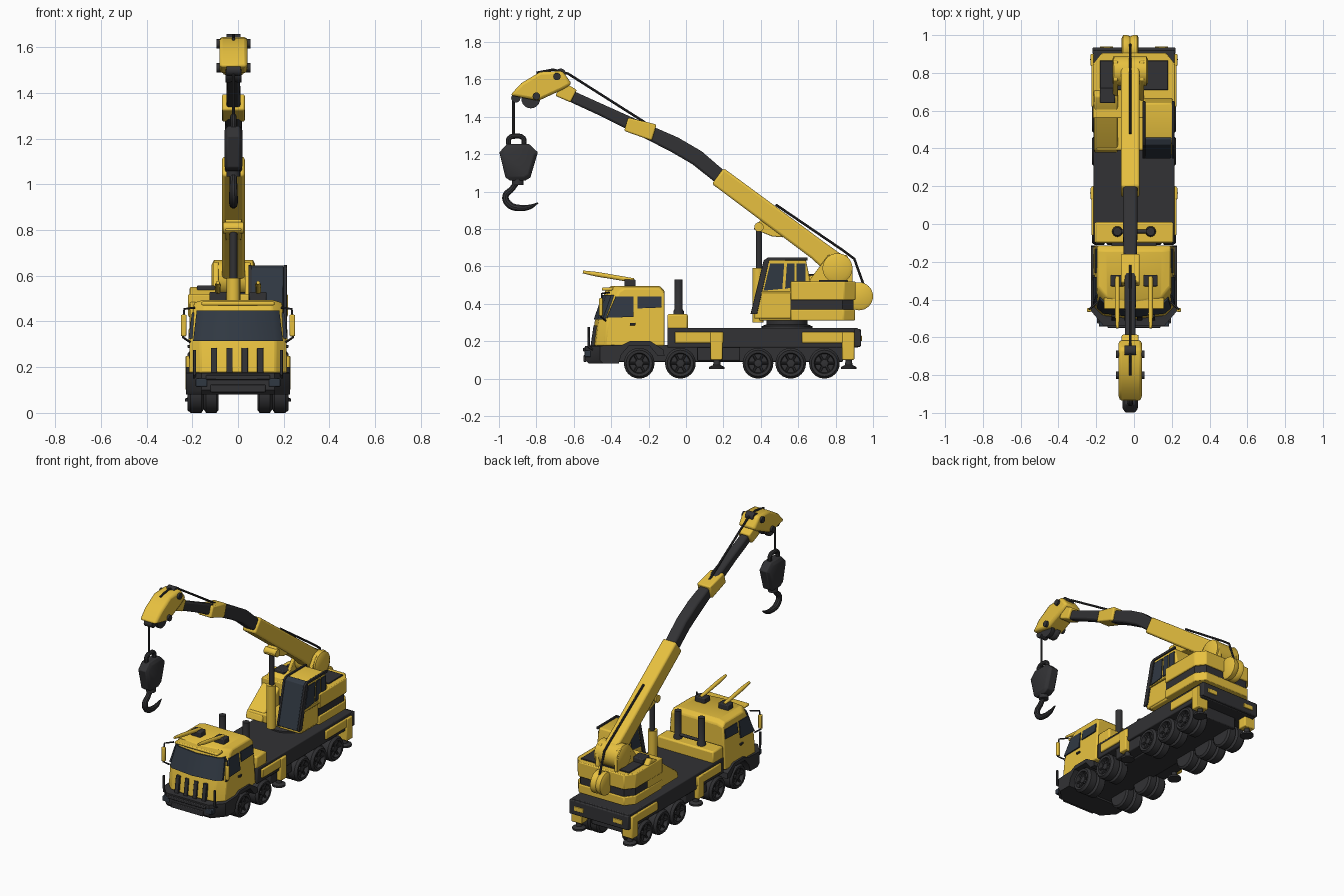
import bpy, bmesh, math
from mathutils import Vector

if "Cube" in bpy.data.objects:
    bpy.data.objects.remove(bpy.data.objects["Cube"])

def material(name, c):
    m = bpy.data.materials.new(name)
    m.diffuse_color = (*c, 1)
    m.use_nodes = True
    m.node_tree.nodes["Principled BSDF"].inputs["Base Color"].default_value = m.diffuse_color
    return m

YEL = material("yellow_paint", (0.80, 0.53, 0.05))
BLK = material("dark_metal", (0.032, 0.032, 0.035))
GLS = material("tinted_glass", (0.03, 0.04, 0.055))
CX = -0.02  # boom centre line

def loft(name, sections, mat, bevel=0.0, shape=None):
    """Skin equal-count rings of points and cap both ends."""
    bm = bmesh.new()
    rings = [[bm.verts.new(shape(Vector(p)) if shape else p) for p in s] for s in sections]
    n = len(rings[0])
    for a, b in zip(rings, rings[1:]):
        for i in range(n):
            bm.faces.new((a[i], a[(i + 1) % n], b[(i + 1) % n], b[i]))
    bm.faces.new(rings[0])
    bm.faces.new(rings[-1][::-1])
    bmesh.ops.recalc_face_normals(bm, faces=bm.faces)
    me = bpy.data.meshes.new(name)
    bm.to_mesh(me)
    bm.free()
    me.materials.append(mat)
    ob = bpy.data.objects.new(name, me)
    bpy.context.collection.objects.link(ob)
    if bevel:
        m = ob.modifiers.new("bevel", 'BEVEL')
        m.width, m.segments, m.limit_method = bevel, 2, 'ANGLE'
        m.angle_limit = math.radians(35)
    return ob

def prism(name, yz, x0, x1, mat, bevel=0.0, shape=None):
    return loft(name, [[(x, y, z) for y, z in yz] for x in (x0, x1)], mat, bevel, shape)

def box(name, x, y, z, mat, bevel=0.006):
    return prism(name, [(y[0], z[0]), (y[1], z[0]), (y[1], z[1]), (y[0], z[1])], x[0], x[1], mat, bevel)

def lathe(name, origin, axis, prof, mat, n=24):
    """Round part: prof is (distance along axis, radius)."""
    d = Vector(axis).normalized()
    u = d.orthogonal().normalized()
    v = d.cross(u)
    ang = [2 * math.pi * i / n for i in range(n)]
    return loft(name, [[Vector(origin) + d * t + (u * math.cos(a) + v * math.sin(a)) * r for a in ang]
                       for t, r in prof], mat)

def rod(name, p, q, r, mat, n=16):
    d = Vector(q) - Vector(p)
    return lathe(name, p, d, [(0, r), (d.length, r)], mat, n)

def sweep(name, path, mat, bevel=0.012, cx=CX):
    """Box section swept in the side plane: path of (y, z, width, height)."""
    secs = []
    for i, (y, z, w, h) in enumerate(path):
        a, b = path[max(i - 1, 0)], path[min(i + 1, len(path) - 1)]
        t = Vector((b[0] - a[0], b[1] - a[1])).normalized()
        ny, nz = -t.y * h / 2, t.x * h / 2
        secs.append([(cx - w / 2, y - ny, z - nz), (cx + w / 2, y - ny, z - nz),
                     (cx + w / 2, y + ny, z + nz), (cx - w / 2, y + ny, z + nz)])
    return loft(name, secs, mat, bevel)

def tube(name, pts, r, mat, radii=None, smooth=True):
    cu = bpy.data.curves.new(name, 'CURVE')
    cu.dimensions, cu.bevel_depth, cu.bevel_resolution, cu.use_fill_caps = '3D', r, 3, True
    cu.resolution_u = 6
    sp = cu.splines.new('BEZIER')
    sp.bezier_points.add(len(pts) - 1)
    for i, p in enumerate(pts):
        b = sp.bezier_points[i]
        b.co, b.radius = p, radii[i] if radii else 1
        b.handle_left_type = b.handle_right_type = 'AUTO' if smooth else 'VECTOR'
    tmp = bpy.data.objects.new(name + "_path", cu)
    bpy.context.collection.objects.link(tmp)
    me = bpy.data.meshes.new_from_object(tmp.evaluated_get(bpy.context.evaluated_depsgraph_get()))
    bpy.data.objects.remove(tmp)
    me.materials.clear()
    me.materials.append(mat)
    bpy.context.collection.objects.link(bpy.data.objects.new(name, me))

# Chassis
box("frame_belly", (-0.12, 0.12), (-0.42, 0.84), (0.09, 0.18), BLK)
box("deck", (-0.215, 0.215), (-0.10, 0.92), (0.165, 0.27), BLK)
box("rear_beam", (-0.22, 0.22), (0.90, 0.935), (0.17, 0.265), BLK)
for s in (-1, 1):
    box("side_skirt", (s * 0.12, s * 0.20), (0.06, 0.29), (0.095, 0.17), BLK)
    box("tail_light", (s * 0.11, s * 0.18), (0.93, 0.94), (0.20, 0.23), YEL, 0.003)
    # Wheels
    for y in (-0.25, -0.03, 0.385, 0.56, 0.74):
        o = (0, y, 0.082)
        lathe("wheel", o, (s, 0, 0), [(.085, .045), (.085, .07), (.095, .082), (.14, .082), (.15, .066), (.16, .082),
              (.207, .082), (.222, .07), (.22, .055), (.195, .05), (.195, .024), (.21, .02), (.212, .001)], BLK)
        for k in range(6):
            a = k * math.pi / 3
            c, d = math.cos(a), math.sin(a)
            rod("spoke", (s * .203, y + c * .015, .082 + d * .015), (s * .208, y + c * .052, .082 + d * .052), .007, BLK, 6)
    # Outriggers
    for y0, y1, leg in ((-0.06, 0.20, 0.165), (0.62, 0.90, 0.87)):
        box("outrigger_beam", (s * 0.15, s * 0.226), (y0, y1), (0.19, 0.25), YEL)
        box("outrigger_leg_housing", (s * 0.15, s * 0.23), (leg - .035, leg + .03), (0.10, 0.25), YEL)
        lathe("outrigger_foot", (s * .19, leg, 0.05), (0, 0, 1), [(0, .042), (.012, .042), (.022, .02), (.06, .016)], BLK)

# Driver cab
def narrow(p):
    p.x *= 1 - 0.6 * max(0, p.z - 0.31)
    return p
cab = [(-.505, .175), (-.488, .305), (-.43, .475), (-.40, .495), (-.14, .495), (-.115, .47), (-.115, .175)]
stations = [(-.215, .07), (-.165, .02), (0, 0), (.165, .02), (.215, .07)]
loft("cab_shell", [[(x, y + (d if y < -.39 else 0), z - (.012 if abs(x) > .2 and z > .4 else 0))
                    for y, z in cab] for x, d in stations], YEL, 0.008, narrow)
screen = [(-.494, .315), (-.447, .448), (-.41, .448), (-.45, .315)]
loft("windscreen", [[(x, y + d, z) for y, z in screen] for x, d in
     [(-.197, .048), (-.165, .02), (0, 0), (.165, .02), (.197, .048)]], GLS, 0, narrow)
box("sun_visor", (-.16, .16), (-.45, -.39), (.47, .487), YEL)
arch = [(-.54, .10), (-.54, .175), (-.34, .18), (-.30, .20), (-.19, .20), (-.12, .155), (-.115, .12), (-.15, .12),
        (-.195, .175), (-.305, .175), (-.345, .13), (-.36, .08), (-.52, .08)]
def round_nose(p):
    p.y += .07 * max(0, abs(p.x) - .16) / .06 if p.y < -.5 else 0
    return p
loft("bumper_and_arches", [[(x, y, z) for y, z in arch] for x in (-.228, -.16, .16, .228)], BLK, 0, round_nose)
box("bumper_bar", (-.14, .14), (-.55, -.53), (.145, .165), BLK, .004)
box("bumper_step", (-.12, .12), (-.548, -.53), (.09, .125), BLK, .004)
for x in (-.105, -.037, .03, .098):
    prism("grille_slot", [(-.512, .165), (-.494, .285), (-.46, .285), (-.47, .165)], x - .014, x + .014, BLK, .003)
for s in (-1, 1):
    prism("front_side_window", [(-.425, .325), (-.375, .44), (-.28, .44), (-.28, .33)], s * .19, s * .2185, GLS, 0, narrow)
    prism("rear_side_window", [(-.26, .375), (-.26, .44), (-.13, .44), (-.13, .38)], s * .19, s * .2185, GLS, 0, narrow)
    box("door_handle", (s * .21, s * .221), (-.30, -.27), (.285, .297), BLK, .002)
    tube("mirror_arm", [(s * .19, -.41, .46), (s * .235, -.45, .455), (s * .24, -.455, .33), (s * .21, -.43, .31)], .005, BLK, smooth=False)
    box("mirror", (s * .225, s * .25), (-.465, -.445), (.335, .43), YEL)
    tube("front_grab_bar", [(s * .19, -.49, .15), (s * .19, -.52, .17), (s * .19, -.52, .275)], .007, BLK, smooth=False)
    box("headlight", (s * .135, s * .185), (-.543, -.50), (.115, .15), GLS, .004)
    # Roof horns and exhausts
    box("horn_base", (s * .05, s * .125), (-.33, -.27), (.485, .53), BLK)
    lathe("roof_horn", (s * .088, -.28, .525), (0, -.27, .045), [(0, .012), (.2, .013), (.275, .008)], YEL, 12)
    lathe("exhaust", (s * .088, -.04, .27), (0, 0, 1), [(0, .028), (.09, .028), (.10, .022), (.26, .022)], BLK, 16)
rod("exhaust_bridge", (-.088, -.04, .37), (.088, -.04, .37), .01, BLK)
box("engine_box", (-.21, .21), (-.10, .01), (.26, .345), YEL, .01)

# Slewing upper body
lathe("turntable", (0, .54, .265), (0, 0, 1), [(0, .135), (.015, .135), (.025, .11), (.05, .11)], BLK, 32)
def cut_tail(p):
    p.x *= .86 if p.y > .88 else 1
    return p
def tail(name, z0, z1, g, mat, bev=.006):
    w = .212 + g
    plan = [(-w, .56), (w, .56), (w, .84 + g), (w * .78, .9 + g), (-w * .78, .9 + g), (-w, .84 + g)]
    loft(name, [[(x, y, z) for x, y in plan] for z in (z0, z1)], mat, bev)
tail("tail_lower", .31, .37, .004, YEL)
tail("tail_stripe", .36, .43, -.004, BLK, 0)
tail("tail_upper", .42, .52, .006, YEL)
box("tail_grille", (-.18, .18), (.71, .865), (.50, .528), BLK, .003)
box("front_base", (-.20, .20), (.39, .60), (.31, .37), YEL, .008)
prism("side_fairing", [(.375, .315), (.39, .36), (.62, .53), (.68, .555), (.71, .52), (.71, .315)], -.212, -.085, YEL, .01)
box("fairing_hatch", (-.18, -.10), (.64, .72), (.50, .558), BLK)
for x in (-.098, .042):
    prism("boom_bracket", [(.60, .35), (.64, .50), (.76, .66), (.86, .66), (.89, .60), (.89, .40)], x - .012, x + .012, YEL, .004)
lathe("boom_pivot", (-.115, .81, .59), (1, 0, 0), [(0, .06), (.01, .08), (.18, .08), (.19, .06)], YEL, 32)
lathe("winch_drum", (CX - .045, .925, .44), (1, 0, 0), [(0, .06), (.008, .075), (.03, .075), (.045, .068), (.06, .075), (.082, .075), (.09, .06)], YEL, 32)

# Operator cabin
prism("operator_cabin", [(.365, .32), (.365, .36), (.43, .63), (.45, .64), (.64, .64), (.665, .52), (.665, .32)], .05, .205, YEL, .008)
prism("cabin_front_glass", [(.347, .345), (.418, .632), (.45, .646), (.47, .63), (.40, .345)], .058, .198, GLS, .004)
for x in (.053, .207):
    prism("cabin_frame", [(.345, .345), (.415, .632), (.44, .648), (.65, .648), (.65, .632), (.445, .632), (.38, .345)], x - .007, x + .007, BLK, .002)
for pane in ([(.415, .47), (.45, .615), (.525, .615), (.515, .48)], [(.53, .48), (.54, .615), (.58, .615), (.58, .49)],
             [(.592, .49), (.592, .615), (.64, .615), (.64, .49)]):
    prism("cabin_side_window", pane, .046, .211, GLS)
box("cabin_door_sill", (.20, .214), (.40, .64), (.455, .465), YEL, .002)

# Lift cylinder
rod("lift_barrel", (CX, .385, .30), (CX, .385, .59), .03, YEL)
rod("lift_rod", (CX, .39, .58), (CX, .39, .82), .017, BLK)
rod("lift_pin", (CX - .045, .39, .81), (CX + .045, .39, .81), .025, YEL)
prism("lift_bracket", [(.36, .80), (.40, .85), (.52, .82), (.52, .755), (.46, .76)], CX - .035, CX + .035, YEL, .005)

# Telescopic boom
sweep("boom_base", [(.83, .585, .10, .13), (.70, .69, .10, .11), (.17, 1.083, .10, .105)], YEL)
sweep("boom_extension", [(.25, 1.025, .075, .08), (.15, 1.105, .075, .08), (.06, 1.18, .075, .085), (-.06, 1.25, .075, .085),
                         (-.25, 1.34, .065, .072), (-.45, 1.435, .058, .062), (-.68, 1.54, .055, .06)], BLK)
sweep("boom_collar", [(-.17, 1.315, .10, .09), (-.32, 1.36, .10, .075)], YEL, .008)
sweep("tip_collar", [(-.60, 1.51, .09, .075), (-.68, 1.55, .09, .085)], YEL, .008)
prism("boom_head", [(-.94, 1.515), (-.88, 1.58), (-.78, 1.64), (-.66, 1.645), (-.61, 1.575), (-.66, 1.545), (-.79, 1.485)],
      CX - .062, CX + .062, YEL, .015)
lathe("lower_sheave", (CX - .035, -.83, 1.495), (1, 0, 0), [(0, .05), (.02, .05), (.035, .04), (.05, .05), (.07, .05)], BLK)
rod("rope_guide", (CX - .03, -.91, 1.50), (CX + .03, -.91, 1.50), .025, BLK)
rod("upper_sheave", (CX - .03, -.67, 1.63), (CX + .03, -.67, 1.63), .028, BLK)
for y, z in ((-.69, 1.615), (-.80, 1.51)):
    rod("head_pin", (CX - .075, y, z), (CX + .075, y, z), .02, BLK)

# Ropes
tube("winch_rope", [(CX, .95, .50), (CX, .90, .64), (CX, .84, .685), (CX, .48, .93)], .007, BLK, smooth=False)
tube("tip_rope", [(CX, -.22, 1.37), (CX, -.63, 1.63), (CX, -.71, 1.652), (CX, -.80, 1.635)], .007, BLK, smooth=False)
rod("hoist_rope", (CX, -.922, 1.50), (CX, -.922, 1.28), .007, BLK, 8)

# Hook block
blk = [(-.998, 1.21), (-.955, 1.255), (-.84, 1.255), (-.792, 1.21), (-.832, 1.075), (-.86, 1.058), (-.94, 1.058), (-.965, 1.075)]
loft("hook_block", [[(CX + x, -.897 + (y + .897) * k, 1.16 + (z - 1.16) * k) for y, z in blk]
                    for x, k in ((-.04, .8), (-.025, 1), (.025, 1), (.04, .8))], BLK, .004)
tube("block_shackle", [(CX, -.95, 1.25), (CX, -.945, 1.285), (CX, -.91, 1.297), (CX, -.87, 1.285), (CX, -.865, 1.25)], .014, BLK)
rod("hook_swivel", (CX, -.90, 1.065), (CX, -.90, 1.035), .03, BLK)
tube("hook", [(CX, -.905, 1.05), (CX, -.93, 1.015), (CX, -.965, .975), (CX, -.945, .93), (CX, -.89, .912), (CX, -.835, .918),
              (CX, -.79, .94)], .018, BLK, [.9, .9, 1, 1.1, 1, .75, .2])

# Smooth shading with sharp edges kept
bpy.ops.object.select_all(action='SELECT')
bpy.context.view_layer.objects.active = bpy.context.selected_objects[0]
bpy.ops.object.shade_smooth_by_angle(angle=math.radians(35))
